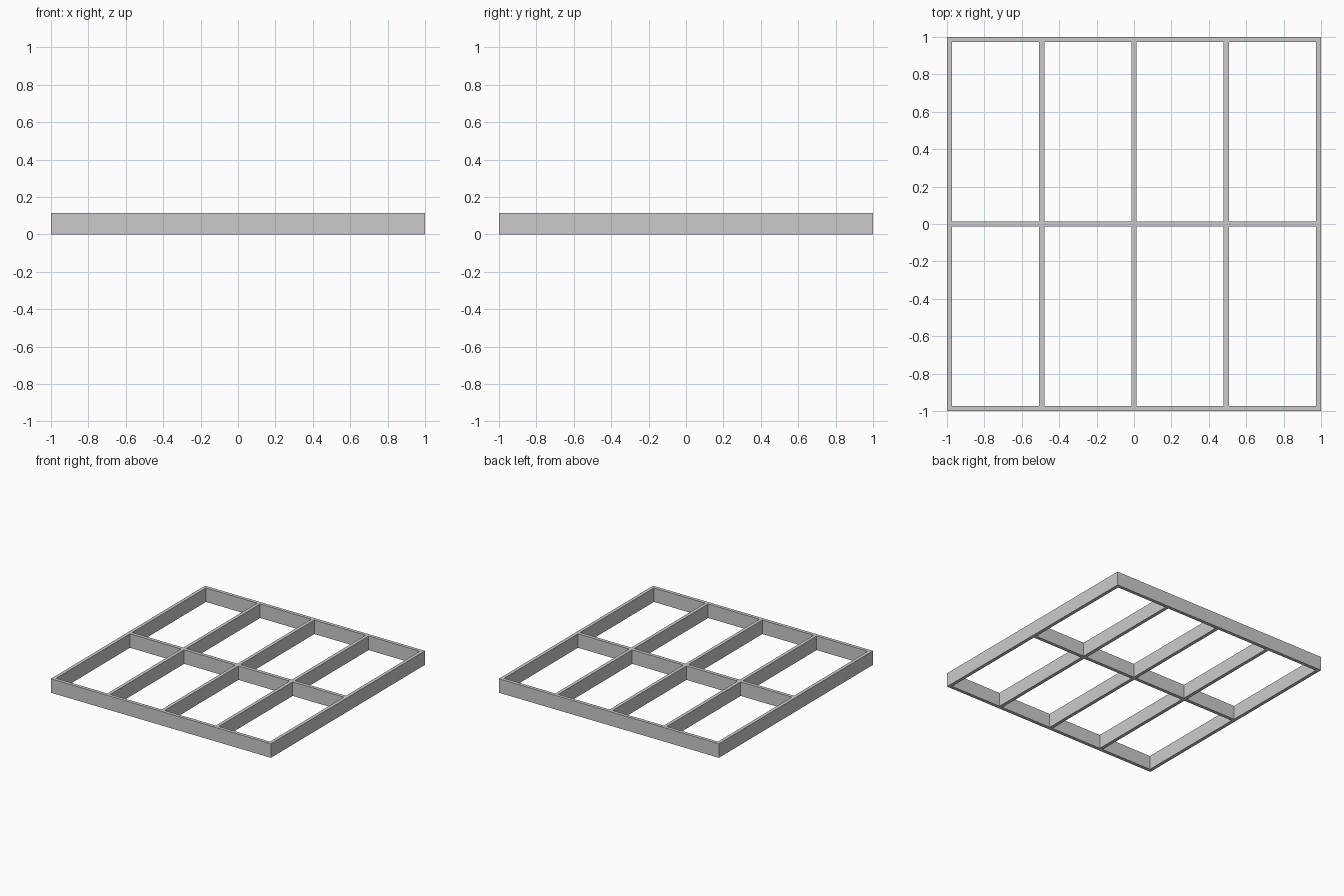
import bpy, bmesh

cube = bpy.data.objects.get("Cube")
if cube:
    bpy.data.objects.remove(cube, do_unlink=True)

HALF, BAR, HEIGHT = 1.0, 0.028, 0.115

grey = bpy.data.materials.new("mid_grey")
grey.use_nodes = True
colour = (0.6, 0.6, 0.6, 1)
grey.diffuse_color = colour
grey.node_tree.nodes["Principled BSDF"].inputs["Base Color"].default_value = colour


def bar_edges(count):
    """Both edges of each evenly spaced bar, from one side to the other."""
    step = (2 * HALF - BAR) / (count - 1)
    return [-HALF + i * step + e for i in range(count) for e in (0, BAR)]


# Flat lattice: every grid cell lying on a bar is kept, the openings stay empty
xs, ys = bar_edges(5), bar_edges(3)
bm = bmesh.new()
verts = [[bm.verts.new((x, y, 0)) for y in ys] for x in xs]
for i in range(len(xs) - 1):
    for j in range(len(ys) - 1):
        if i % 2 == 0 or j % 2 == 0:
            bm.faces.new((verts[i][j], verts[i + 1][j],
                          verts[i + 1][j + 1], verts[i][j + 1]))

# Raise it into solid bars joined at the crossings
result = bmesh.ops.extrude_face_region(bm, geom=bm.faces[:], use_keep_orig=True)
top = [g for g in result["geom"] if isinstance(g, bmesh.types.BMVert)]
bmesh.ops.translate(bm, verts=top, vec=(0, 0, HEIGHT))
bmesh.ops.recalc_face_normals(bm, faces=bm.faces[:])

mesh = bpy.data.meshes.new("lattice_frame")
bm.to_mesh(mesh)
bm.free()
mesh.materials.append(grey)
frame = bpy.data.objects.new("lattice_frame", mesh)
bpy.context.collection.objects.link(frame)
